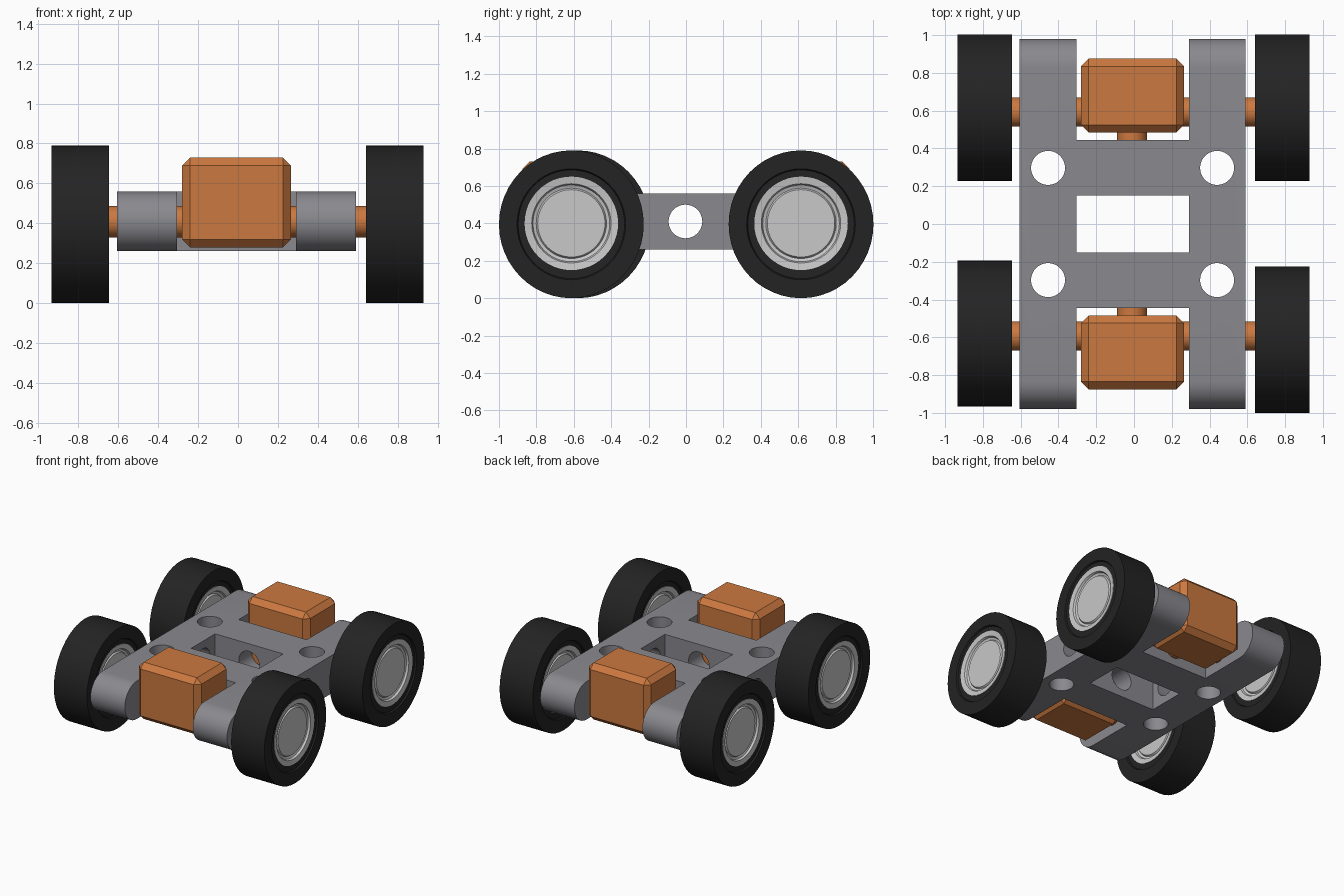
import bpy, bmesh, math
from mathutils import Matrix, Vector

if "Cube" in bpy.data.objects:
    bpy.data.objects.remove(bpy.data.objects["Cube"], do_unlink=True)


def material(name, rgb):
    m = bpy.data.materials.new(name)
    m.use_nodes = True
    m.diffuse_color = (*rgb, 1)
    bsdf = m.node_tree.nodes["Principled BSDF"]
    bsdf.inputs["Base Color"].default_value = (*rgb, 1)
    bsdf.inputs["Roughness"].default_value = 0.6
    return m


GREY = material("frame grey", (0.25, 0.25, 0.275))
ORANGE = material("motor orange", (0.60, 0.19, 0.05))
BLACK = material("tyre black", (0.017, 0.017, 0.017))
SILVER = material("hub silver", (0.58, 0.58, 0.58))


def make_object(name, bm, mat, smooth=False):
    bmesh.ops.recalc_face_normals(bm, faces=bm.faces)
    mesh = bpy.data.meshes.new(name)
    bm.to_mesh(mesh)
    bm.free()
    mesh.materials.append(mat)
    ob = bpy.data.objects.new(name, mesh)
    bpy.context.collection.objects.link(ob)
    bpy.ops.object.select_all(action='DESELECT')
    ob.select_set(True)
    bpy.context.view_layer.objects.active = ob
    if smooth:
        bpy.ops.object.shade_smooth_by_angle(angle=math.radians(30))
    return ob


def box(name, lo, hi, mat, bevel=0):
    lo, hi = Vector(lo), Vector(hi)
    bm = bmesh.new()
    bmesh.ops.create_cube(bm, size=1, matrix=Matrix.Translation((lo + hi) / 2)
                          @ Matrix.Diagonal((*(hi - lo), 1)))
    if bevel:
        bmesh.ops.bevel(bm, geom=bm.edges[:], offset=bevel, segments=1,
                        affect='EDGES', profile=0.5)
    return make_object(name, bm, mat)


def cylinder(name, start, end, radius, mat, segments=40):
    start, end = Vector(start), Vector(end)
    axis = end - start
    bm = bmesh.new()
    turn = axis.to_track_quat('Z', 'Y').to_matrix().to_4x4()
    bmesh.ops.create_cone(bm, cap_ends=True, segments=segments, radius1=radius,
                          radius2=radius, depth=axis.length,
                          matrix=Matrix.Translation((start + end) / 2) @ turn)
    return make_object(name, bm, mat, smooth=True)


def lathe_x(name, profile, centre, mat, scale_y=1, scale_z=1, segments=48, closed=False):
    """Spin (x, radius) points around an axis parallel to x."""
    bm = bmesh.new()
    pts = [bm.verts.new((x, 0, r)) for x, r in profile]
    pairs = list(zip(pts, pts[1:]))
    if closed:
        pairs.append((pts[-1], pts[0]))
    edges = [bm.edges.new(p) for p in pairs]
    bmesh.ops.spin(bm, geom=pts + edges, cent=(0, 0, 0), axis=(1, 0, 0),
                   angle=math.tau, steps=segments, use_merge=True)
    bmesh.ops.remove_doubles(bm, verts=bm.verts, dist=1e-5)
    bm.transform(Matrix.Translation(centre) @ Matrix.Diagonal((1, scale_y, scale_z, 1)))
    return make_object(name, bm, mat, smooth=True)


# Frame: a round-ended slab extruded across x, then cut out
MID_Z, HALF, END = 0.41, 0.15, 0.83
bm = bmesh.new()
outline = []
for side in (1, -1):
    for i in range(17):
        a = math.pi / 2 - math.pi * i / 16
        outline.append((side * (END + HALF * math.cos(a)),
                        MID_Z + side * HALF * math.sin(a)))
face = bm.faces.new([bm.verts.new((-0.605, y, z)) for y, z in outline])
ext = bmesh.ops.extrude_face_region(bm, geom=[face])
bmesh.ops.translate(bm, vec=(1.195, 0, 0),
                    verts=[v for v in ext["geom"] if isinstance(v, bmesh.types.BMVert)])
frame = make_object("frame", bm, GREY)

X0, X1 = -0.305, 0.29
cutters = [
    box("window_cutter", (X0, -0.15, 0), (X1, 0.15, 1), GREY),
    box("front_slot_cutter", (X0, -1.2, 0), (X1, -0.445, 1), GREY),
    box("back_slot_cutter", (X0, 0.445, 0), (X1, 1.2, 1), GREY),
    cylinder("side_hole_cutter", (-1, -0.003, MID_Z), (1, -0.003, MID_Z), 0.09, GREY),
    cylinder("crossbar_hole_cutter", (-0.008, -0.7, MID_Z), (-0.008, 0.7, MID_Z), 0.09, GREY),
]
for x in (-0.455, 0.44):
    for y in (-0.297, 0.297):
        cutters.append(cylinder("mount_hole_cutter", (x, y, 0), (x, y, 1), 0.09, GREY))
for c in cutters:
    mod = frame.modifiers.new("cut", 'BOOLEAN')
    mod.operation, mod.solver, mod.object = 'DIFFERENCE', 'EXACT', c
    bpy.ops.object.select_all(action='DESELECT')
    frame.select_set(True)
    bpy.context.view_layer.objects.active = frame
    bpy.ops.object.modifier_apply(modifier=mod.name)
    bpy.data.objects.remove(c, do_unlink=True)
bpy.ops.object.shade_smooth_by_angle(angle=math.radians(30))

# Motors with their axles and short mounting stubs
for label, s in (("front", -1), ("back", 1)):
    ys = sorted((s * 0.485, s * 0.875))
    box(label + "_motor", (-0.28, ys[0], 0.28), (0.265, ys[1], 0.73), ORANGE, bevel=0.04)
    cylinder(label + "_axle", (-0.76, s * 0.593, 0.408), (0.76, s * 0.593, 0.408), 0.078, ORANGE)
    cylinder(label + "_motor_stub", (-0.01, s * 0.3, MID_Z), (-0.01, s * 0.52, MID_Z), 0.08, ORANGE)

# Wheels: tyre ring and a dished hub, identical on both faces
W = 0.145
tyre_half = [(W, 0.39), (W, 0.293), (W - 0.012, 0.287), (W - 0.012, 0.24)]
hub_half = [(0, 0.25), (W - 0.008, 0.25), (W - 0.014, 0.212), (W - 0.03, 0.205),
            (W - 0.036, 0.188), (W - 0.024, 0.18), (W - 0.024, 0)]
tyre = tyre_half + [(-x, r) for x, r in reversed(tyre_half)]
hub = [(-x, r) for x, r in reversed(hub_half)] + hub_half[1:]
for name, x, y in (("front_right", -0.79, -0.58), ("front_left", 0.785, -0.613),
                   ("back_right", -0.79, 0.615), ("back_left", 0.785, 0.615)):
    lathe_x(name + "_tyre", tyre, (x, y, 0.395), BLACK, 0.387 / 0.39, 0.395 / 0.39, closed=True)
    lathe_x(name + "_hub", hub, (x, y, 0.4), SILVER)
